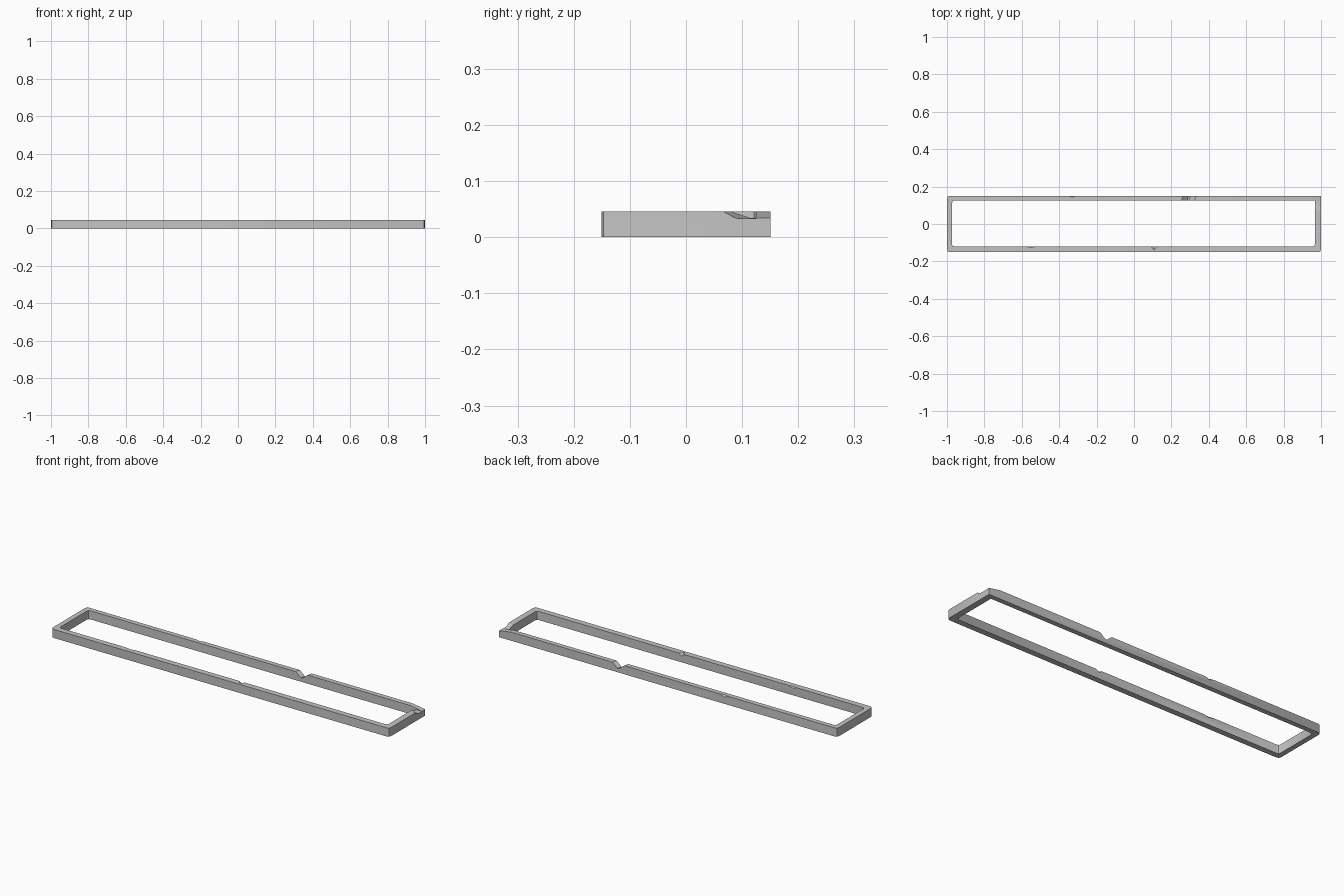
import bpy
import bmesh
from mathutils import Vector

cube = bpy.data.objects.get("Cube")
if cube:
    bpy.data.objects.remove(cube, do_unlink=True)

HEIGHT = 0.046
ABOVE = 0.07

stone = bpy.data.materials.new("grey_stone")
stone.use_nodes = True
GREY = (0.55, 0.55, 0.55, 1)
stone.diffuse_color = GREY
stone.node_tree.nodes["Principled BSDF"].inputs["Base Color"].default_value = GREY


def make_object(name, bm):
    bmesh.ops.recalc_face_normals(bm, faces=bm.faces)
    mesh = bpy.data.meshes.new(name)
    bm.to_mesh(mesh)
    bm.free()
    mesh.materials.append(stone)
    obj = bpy.data.objects.new(name, mesh)
    bpy.context.scene.collection.objects.link(obj)
    return obj


def block(name, x0, x1, y0, y1, z0, z1, radius):
    """Box with rounded upright corners, except the back left one."""
    bm = bmesh.new()
    base = [bm.verts.new((x, y, z0)) for x, y in ((x0, y0), (x1, y0), (x1, y1), (x0, y1))]
    face = bm.faces.new(base)
    side = bmesh.ops.extrude_face_region(bm, geom=[face])["geom"]
    top = [v for v in side if isinstance(v, bmesh.types.BMVert)]
    bmesh.ops.translate(bm, verts=top, vec=(0, 0, z1 - z0))
    corners = [e for e in bm.edges
               if abs(e.verts[0].co.z - e.verts[1].co.z) > 0.01
               and not (e.verts[0].co.x > 0 and e.verts[0].co.y > 0)]
    bmesh.ops.bevel(bm, geom=corners, offset=radius, segments=2, profile=0.5, affect='EDGES')
    return make_object(name, bm)


def hull(name, points):
    bm = bmesh.new()
    for p in points:
        bm.verts.new(Vector(p))
    bmesh.ops.convex_hull(bm, input=bm.verts[:])
    return make_object(name, bm)


def notch(name, profile, y0, y1, skew=0.0):
    """Cutter swept along y from an x-z profile."""
    near = [(x, y0, z) for x, z in profile]
    far = [(x + skew, y1, z) for x, z in profile]
    return hull(name, near + far)


def edge_chip(name, x, half, y_edge, y_in, drop):
    """Tapered cutter that breaks away a top edge."""
    y_out = y_edge + (y_edge - y_in)
    low = HEIGHT - drop
    return hull(name, [(x - half, y_edge, ABOVE), (x + half, y_edge, ABOVE),
                       (x - half, y_edge, HEIGHT), (x + half, y_edge, HEIGHT),
                       (x, y_in, ABOVE), (x, y_in, HEIGHT),
                       (x, y_edge, low), (x, y_out, low), (x, y_out, ABOVE)])


# Rectangular kerb and its opening
kerb = block("stone_kerb", -1, 1, -0.151, 0.151, 0, HEIGHT, 0.015)
cutters = [block("opening", -0.973, 0.967, -0.12, 0.125, -0.1, 0.1, 0.012)]

# Deep notch across the back rail
cutters.append(notch("back_notch", [(0.225, ABOVE), (0.25, HEIGHT), (0.28, 0.021),
                                    (0.29, 0.021), (0.32, HEIGHT), (0.345, ABOVE)],
                     0.11, 0.17, 0.015))

# Broken back left corner: sloped rail end and sunken end rail
cutters.append(notch("corner_slope", [(0.93, HEIGHT), (0.93, ABOVE), (1.02, ABOVE), (1.02, 0.031)],
                     0.12, 0.17))
cutters.append(hull("end_break", [
    (1.01, 0.062, HEIGHT), (1.01, 0.085, 0.033), (1.01, 0.125, 0.033),
    (0.96, 0.085, HEIGHT), (0.96, 0.12, 0.034), (0.96, 0.125, 0.034),
    (1.01, 0.062, ABOVE), (0.96, 0.085, ABOVE), (1.01, 0.125, ABOVE), (0.96, 0.125, ABOVE)]))

# Small chips along the rail edges
cutters.append(edge_chip("front_chip", 0.108, 0.018, -0.12, -0.139, 0.012))
cutters.append(edge_chip("front_small_chip", -0.55, 0.03, -0.12, -0.126, 0.008))
cutters.append(edge_chip("back_chip", -0.33, 0.025, 0.151, 0.144, 0.01))

# Apply the cuts
for cutter in cutters:
    cutter.hide_render = True
    cut = kerb.modifiers.new(cutter.name, 'BOOLEAN')
    cut.operation = 'DIFFERENCE'
    cut.solver = 'EXACT'
    cut.object = cutter

bpy.ops.object.select_all(action='DESELECT')
kerb.select_set(True)
bpy.context.view_layer.objects.active = kerb
for cutter in cutters:
    bpy.ops.object.modifier_apply(modifier=cutter.name)
    bpy.data.objects.remove(cutter, do_unlink=True)
bpy.ops.object.shade_smooth_by_angle(angle=0.5)
